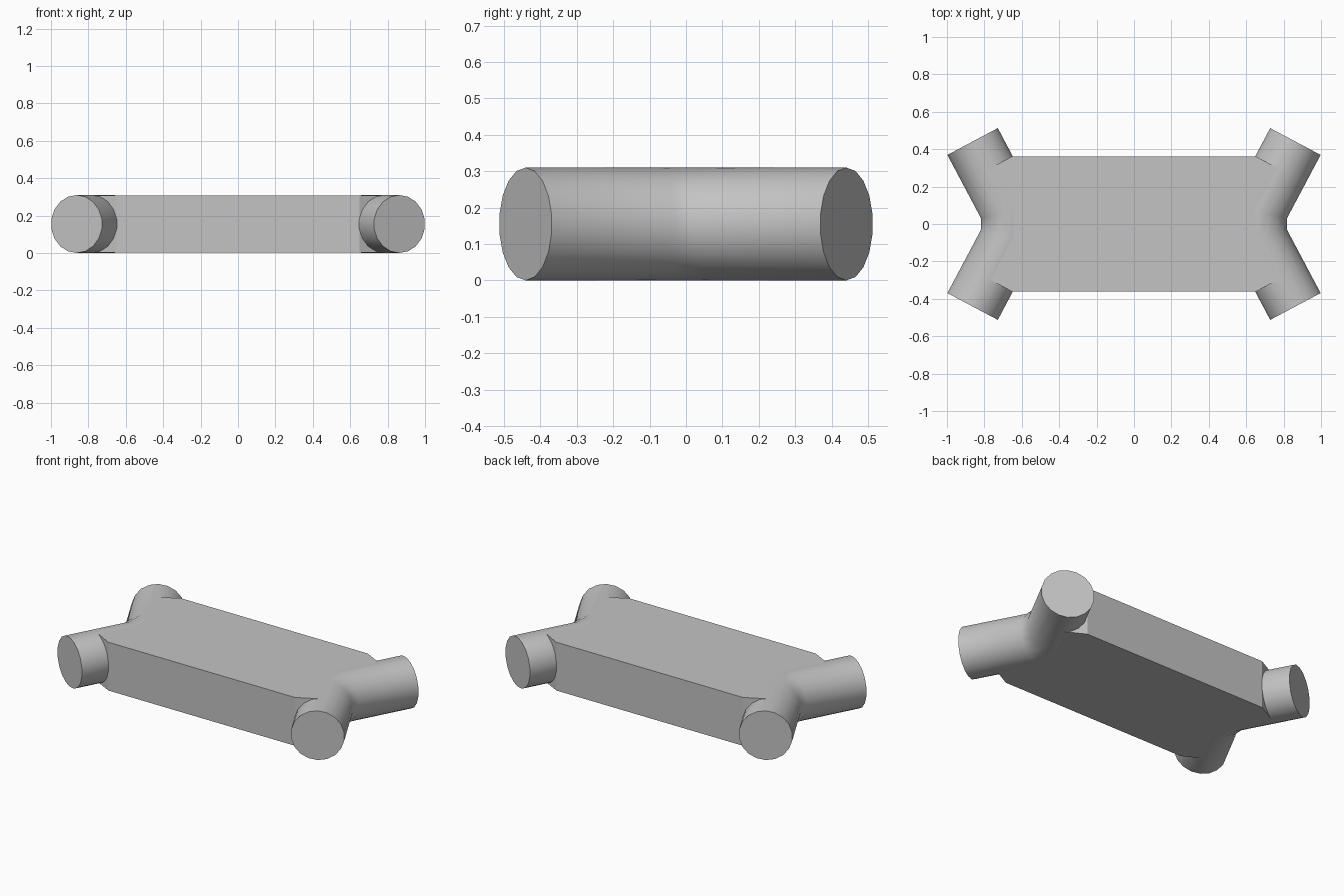
import bpy, bmesh, math
from mathutils import Vector

cube = bpy.data.objects.get("Cube")
if cube:
    bpy.data.objects.remove(cube)

RADIUS, SIDES = 0.155, 18
KNEE, TIP = Vector((0.665, 0.068, RADIUS)), Vector((0.863, 0.441, RADIUS))
UP = Vector((0, 0, 1))

grey = bpy.data.materials.new("plain grey")
grey.use_nodes = True
grey.diffuse_color = (0.55, 0.55, 0.55, 1)
grey.node_tree.nodes["Principled BSDF"].inputs["Base Color"].default_value = grey.diffuse_color


def flip(p):
    return Vector((p.x, -p.y, p.z))


def finish(bm, name):
    bmesh.ops.recalc_face_normals(bm, faces=bm.faces)
    mesh = bpy.data.meshes.new(name)
    bm.to_mesh(mesh)
    bm.free()
    mesh.materials.append(grey)
    obj = bpy.data.objects.new(name, mesh)
    bpy.context.collection.objects.link(obj)
    return obj


def bent_tube(name, path, mirror):
    """Sweep a round section along a path with mitred bends."""
    bm = bmesh.new()
    rings = []
    for i, p in enumerate(path):
        before = (p - path[i - 1]).normalized() if i else None
        after = (path[i + 1] - p).normalized() if i < len(path) - 1 else None
        before, after = before or after, after or before
        along = (before + after).normalized()
        across = along.cross(UP) / along.dot(after)
        ring = []
        for k in range(SIDES):
            a = math.tau * k / SIDES
            ring.append(bm.verts.new(p + RADIUS * (math.sin(a) * across + math.cos(a) * UP)))
        rings.append(ring)
    for r, s in zip(rings, rings[1:]):
        for k in range(SIDES):
            n = (k + 1) % SIDES
            bm.faces.new((r[k], r[n], s[n], s[k]))
    bm.faces.new(rings[0])
    bm.faces.new(rings[-1])
    if mirror:
        for v in bm.verts:
            v.co.x = -v.co.x
    obj = finish(bm, name)
    bpy.ops.object.select_all(action='DESELECT')
    obj.select_set(True)
    bpy.context.view_layer.objects.active = obj
    bpy.ops.object.shade_smooth_by_angle(angle=math.radians(35))


# Bent tubes at both ends
path = [flip(TIP), flip(KNEE), KNEE, TIP]
bent_tube("left_tube", path, False)
bent_tube("right_tube", path, True)

# Flat block between the tubes, its corners cut square to the tube axes
leg = (TIP - KNEE).normalized()
corner = Vector((0.65, 0.362, RADIUS))
on_axis = KNEE + leg * (corner - KNEE).dot(leg)
quarter = [corner, on_axis, KNEE]
half = quarter + [flip(p) for p in reversed(quarter)]
outline = half + [Vector((-p.x, p.y, p.z)) for p in reversed(half)]
bm = bmesh.new()
base = bm.faces.new([bm.verts.new((p.x, p.y, 0.003)) for p in outline])
top = bmesh.ops.extrude_face_region(bm, geom=[base])["geom"]
bmesh.ops.translate(bm, vec=(0, 0, 2 * RADIUS - 0.006),
                    verts=[g for g in top if isinstance(g, bmesh.types.BMVert)])
finish(bm, "centre_block")
